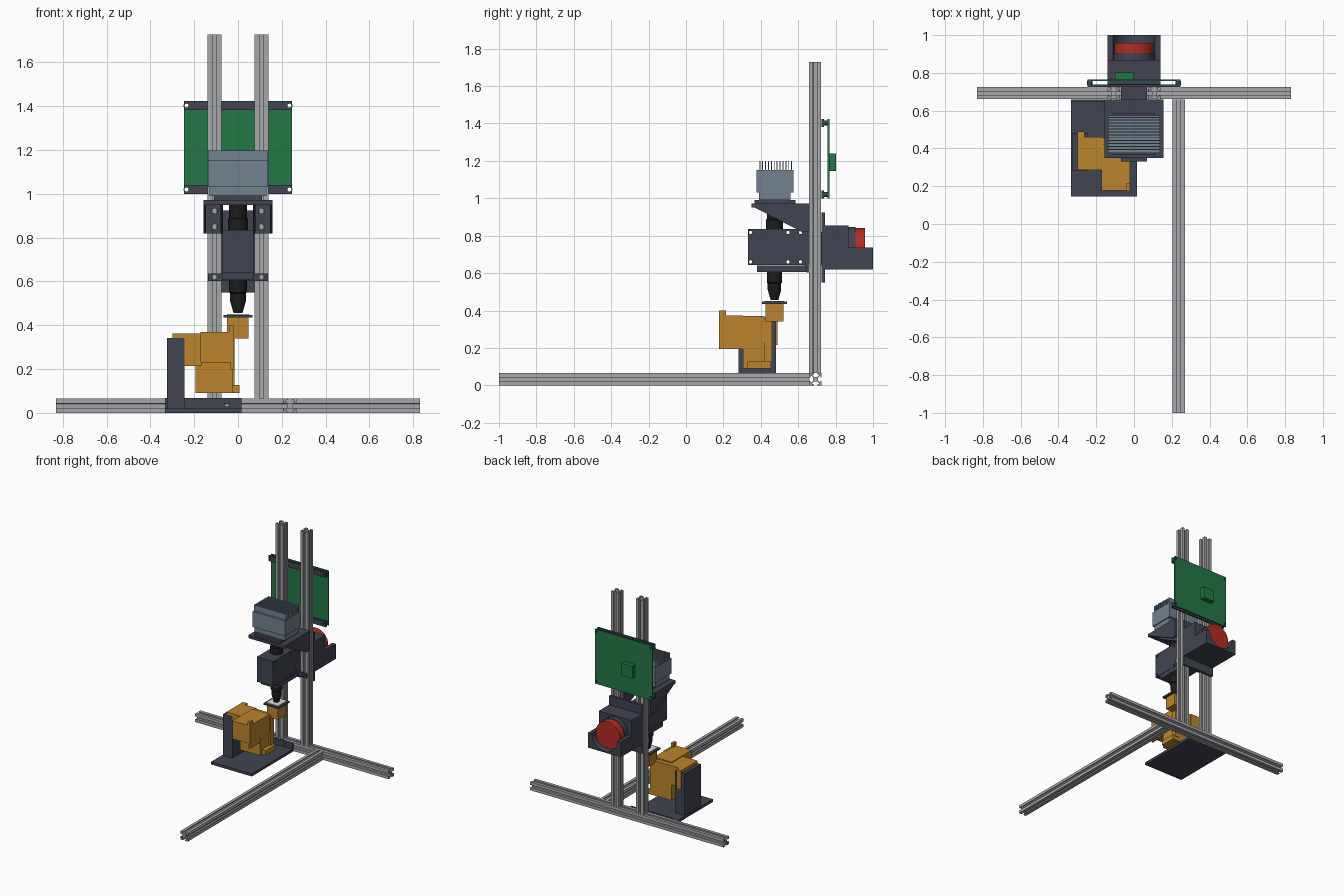
import bpy, bmesh, math
from mathutils import Matrix, Vector

if "Cube" in bpy.data.objects:
    bpy.data.objects.remove(bpy.data.objects["Cube"])


def material(name, rgb):
    m = bpy.data.materials.new(name)
    m.use_nodes = True
    m.diffuse_color = (*rgb, 1)
    m.node_tree.nodes["Principled BSDF"].inputs["Base Color"].default_value = (*rgb, 1)
    return m


NAVY = material("dark plastic", (.053, .058, .085))
ORANGE = material("orange plastic", (.5, .235, .027))
GREEN = material("board green", (.017, .185, .06))
SLATE = material("slate metal", (.17, .223, .283))
RED = material("red button", (.47, .026, .017))
ALU = material("aluminium", (.38, .385, .4))
BLACK = material("black metal", (.012, .012, .013))
PALE = material("pale glass", (.68, .7, .72))
AXES = {"x": Matrix.Rotation(math.pi / 2, 4, "Y"),
        "y": Matrix.Rotation(-math.pi / 2, 4, "X"),
        "z": Matrix.Identity(4)}


def finish(name, bm, mat):
    bmesh.ops.recalc_face_normals(bm, faces=bm.faces)
    mesh = bpy.data.meshes.new(name)
    bm.to_mesh(mesh)
    bm.free()
    mesh.materials.append(mat)
    ob = bpy.data.objects.new(name, mesh)
    bpy.context.collection.objects.link(ob)
    return ob


def box(name, mat, x, y, z):
    bm = bmesh.new()
    bmesh.ops.create_cube(bm, size=1)
    for v in bm.verts:
        for i, (a, b) in enumerate((x, y, z)):
            v.co[i] = (a + b) / 2 + v.co[i] * (b - a)
    return finish(name, bm, mat)


def extrude(name, mat, points, depth):
    bm = bmesh.new()
    face = bm.faces.new([bm.verts.new(p) for p in points])
    new = bmesh.ops.extrude_face_region(bm, geom=[face])["geom"]
    bmesh.ops.translate(bm, vec=depth,
                        verts=[v for v in new if isinstance(v, bmesh.types.BMVert)])
    return finish(name, bm, mat)


def turned(name, mat, centre, axis, rings, n=32):
    """Stack of (radius, height) rings along an axis, smooth with sharp rims."""
    bm = bmesh.new()
    loops = []
    for r, h in rings:
        loops.append([bm.verts.new((r * math.cos(k * math.tau / n),
                                    r * math.sin(k * math.tau / n), h)) for k in range(n)])
    for a, b in zip(loops, loops[1:]):
        for k in range(n):
            bm.faces.new((a[k], a[(k + 1) % n], b[(k + 1) % n], b[k]))
    bm.faces.new(loops[0])
    bm.faces.new(loops[-1])
    bm.transform(Matrix.Translation(centre) @ AXES[axis])
    ob = finish(name, bm, mat)
    bpy.ops.object.select_all(action="DESELECT")
    ob.select_set(True)
    bpy.context.view_layer.objects.active = ob
    bpy.ops.object.shade_smooth_by_angle(angle=math.radians(25))
    return ob


def drill(ob, axis, radius, length, *centres):
    """Cut round holes right through a part."""
    for c in centres:
        cutter = turned("cutter", ob.data.materials[0], c, axis,
                        [(radius, -length / 2), (radius, length / 2)], 24)
        cutter.hide_render = True
        mod = ob.modifiers.new("hole", "BOOLEAN")
        mod.operation, mod.solver, mod.object = "DIFFERENCE", "EXACT", cutter
        bpy.context.view_layer.objects.active = ob
        bpy.ops.object.modifier_apply(modifier=mod.name)
        bpy.data.objects.remove(cutter)
    return ob


# Slotted aluminium rails
def rail(name, start, axis, length):
    quarter = [(-10, 10), (-3, 10), (-3, 8.2), (-5.6, 8.2), (-5.6, 6.8), (-2.8, 4),
               (2.8, 4), (5.6, 6.8), (5.6, 8.2), (3, 8.2), (3, 10)]
    pts = []
    for k in range(4):
        turn = Matrix.Rotation(-k * math.pi / 2, 3, "Z")
        pts += [turn @ Vector((x, y, 0)) * .00325 for x, y in quarter]
    place = Matrix.Translation(start) @ AXES[axis]
    direction = AXES[axis] @ Vector((0, 0, length))
    return extrude(name, ALU, [place @ p for p in pts], direction)


rail("cross_rail", (-.83, .693, .0325), "x", 1.66)
rail("front_rail", (.237, -1, .0325), "y", 1.66)
for side, s in (("left", 1), ("right", -1)):
    rail(side + "_upright", (s * .107, .69, .065), "z", 1.663)

# Circuit board on two bars with spacers
corners = [(x, .745, z) for x in (-.235, .235) for z in (1.02, 1.403)]
drill(box("circuit_board", GREEN, (-.247, .247), (.757, .766), (1, 1.423)),
      "y", .009, .2, *corners)
box("board_chip", GREEN, (-.1, -.003), (.766, .802), (1.145, 1.24))
for label, z in (("lower", 1.02), ("upper", 1.403)):
    bar = box(label + "_board_bar", NAVY, (-.247, .247), (.724, .738), (z - .021, z + .021))
    holes = [c for c in corners if c[2] == z]
    drill(bar, "y", .009, .2, *holes)
    for c in holes:
        post = turned("board_spacer", NAVY, (c[0], .737, z), "y", [(.014, 0), (.014, .021)], 20)
        drill(post, "y", .009, .2, c)

# Finned heat sink and camera mount
box("mount_plate", NAVY, (-.11, .11), (.365, .585), (.97, .992))
box("heat_sink_foot", SLATE, (-.13, .13), (.39, .558), (.99, 1.035))
box("heat_sink_body", SLATE, (-.138, .138), (.377, .575), (1.032, 1.152))
for i in range(12):
    y = .392 + i * .0155
    box("heat_sink_fin", SLATE, (-.138, .138), (y, y + .005), (1.15, 1.198))

# Top bracket with gussets and bolt flanges
shelf = box("bracket_shelf", NAVY, (-.157, .157), (.35, .66), (.95, .973))
drill(shelf, "z", .04, .2, (0, .473, .96))
for s in (-1, 1):
    lo, hi = sorted((s * .07, s * .157))
    drill(box("bracket_flange", NAVY, (lo, hi), (.645, .66), (.82, .952)), "y", .012, .2,
          (s * .107, .65, .85), (s * .107, .65, .922))
    for x in (s * .151, s * .074):
        extrude("bracket_gusset", NAVY,
                [(x - .006, y, z) for y, z in ((.365, .952), (.65, .952), (.65, .82), (.62, .82))],
                (.012, 0, 0))

# Lens housing, lower bracket and link to the rear carriage
housing = box("lens_housing", NAVY, (-.07, .07), (.332, .637), (.642, .835))
drill(housing, "x", .009, .4, *[(0, y, z) for y in (.345, .545, .612) for z in (.66, .817)])
box("lower_bracket", NAVY, (-.07, .07), (.38, .65), (.606, .64))
drill(box("lower_flange", NAVY, (-.138, .138), (.643, .66), (.603, .637)), "y", .011, .1,
      (-.107, .65, .62), (.107, .65, .62))
box("housing_link", NAVY, (-.07, .07), (.63, .725), (.64, .82))

# Lens barrel
turned("lens_top", BLACK, (0, .473, 0), "z", [(.045, .83), (.045, .885), (.04, .89), (.04, .972)])
turned("lens_tip", BLACK, (0, .473, 0), "z", [(.02, .455), (.036, .51), (.036, .545),
                                             (.041, .55), (.041, .61)])

# Rear carriage with round red knob in a cradle
box("carriage_plate", NAVY, (-.14, .14), (.724, .742), (.55, .925))
box("rear_housing", NAVY, (-.14, .14), (.74, .868), (.62, .855))
drill(box("knob_cradle", NAVY, (-.14, .14), (.866, 1), (.62, .737)), "y", .11, .4, (0, .93, .737))
turned("knob_collar", NAVY, (0, 0, .737), "y", [(.109, .866), (.109, .905)], 48)
turned("red_knob", RED, (0, 0, .737), "y", [(.104, .9), (.104, .958)], 48)

# Stage base
box("base_plate", NAVY, (-.334, .016), (.146, .66), (0, .02))
drill(box("base_flange", NAVY, (-.334, .016), (.645, .66), (.018, .067)), "y", .01, .1,
      (-.05, .65, .038))
box("stage_post", NAVY, (-.325, -.245), (.282, .482), (.018, .342))

# Orange positioning stage
STAGE = {
    "side_slide": ((-.3, -.165), (.285, .46), (.215, .363)),
    "side_slide_rear": ((-.3, -.262), (.45, .49), (.215, .363)),
    "front_slide": ((-.172, -.022), (.178, .42), (.23, .37)),
    "front_slide_plate": ((-.034, -.02), (.176, .306), (.195, .372)),
    "front_slide_tab": ((-.042, -.02), (.176, .214), (.36, .4)),
    "lower_slide": ((-.195, -.026), (.305, .455), (.09, .235)),
    "lower_slide_rear": ((-.17, -.03), (.41, .455), (.23, .36)),
    "lower_slide_foot": ((-.05, .006), (.33, .455), (.09, .127)),
    "slide_arm": ((-.05, -.015), (.42, .46), (.12, .36)),
    "sample_block": ((-.05, .047), (.425, .52), (.34, .437)),
}
for part, (x, y, z) in STAGE.items():
    box(part, ORANGE, x, y, z)

# Sample holder
box("sample_holder", NAVY, (-.066, .066), (.406, .54), (.436, .448))
box("sample_slide", PALE, (-.05, .05), (.42, .525), (.446, .452))
